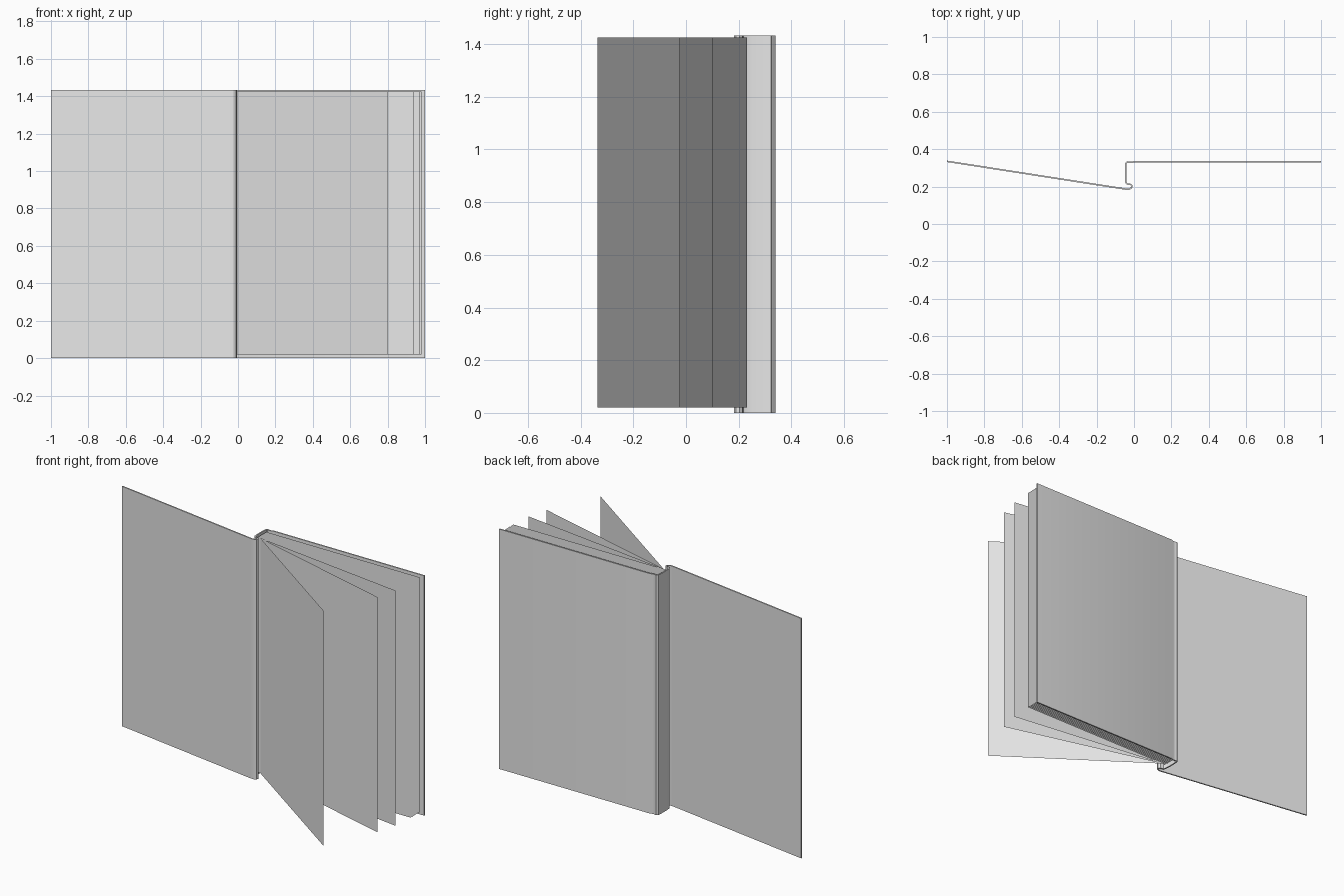
import bpy, bmesh
from mathutils import Vector

if "Cube" in bpy.data.objects:
    bpy.data.objects.remove(bpy.data.objects["Cube"])

paper = bpy.data.materials.new("plain grey")
paper.diffuse_color = (0.8, 0.8, 0.8, 1)
paper.use_nodes = True
paper.node_tree.nodes["Principled BSDF"].inputs["Base Color"].default_value = paper.diffuse_color


def make_object(name, bm):
    mesh = bpy.data.meshes.new(name)
    bm.to_mesh(mesh)
    bm.free()
    mesh.materials.append(paper)
    ob = bpy.data.objects.new(name, mesh)
    bpy.context.collection.objects.link(ob)
    return ob


def ribbon(path, thickness):
    """Outline of a path given a constant thickness."""
    pts = [Vector(p) for p in path]
    left, right = [], []
    for i, p in enumerate(pts):
        a = (p - pts[i - 1]).normalized() if i else None
        b = (pts[i + 1] - p).normalized() if i < len(pts) - 1 else None
        t = ((a or b) + (b or a)).normalized()
        n = Vector((-t.y, t.x))
        n *= thickness / 2 / max(0.7, t.dot(b or a))
        left.append(p + n)
        right.append(p - n)
    return left, right


def extrude_ribbon(name, path, thickness, z0, z1):
    bm = bmesh.new()
    rows = []
    for l, r in zip(*ribbon(path, thickness)):
        rows.append([bm.verts.new((q.x, q.y, z))
                     for q, z in ((l, z0), (r, z0), (r, z1), (l, z1))])
    for a, b in zip(rows, rows[1:]):
        for k in range(4):
            j = (k + 1) % 4
            bm.faces.new((a[k], a[j], b[j], b[k]))
    bm.faces.new(rows[0])
    bm.faces.new(rows[-1])
    bmesh.ops.recalc_face_normals(bm, faces=bm.faces)
    return make_object(name, bm)


def sheet(name, root, tip):
    """Single paper-thin page standing upright, facing the front."""
    bm = bmesh.new()
    bm.faces.new([bm.verts.new((p[0], p[1], z)) for p, z in
                  ((root, 0.02), (tip, 0.02), (tip, 1.425), (root, 1.425))])
    return make_object(name, bm)


# Cover: open board, curled hinge, spine, grooved hinge, back board
cover_path = [
    (-0.999, 0.335), (-0.06, 0.189), (-0.04, 0.186), (-0.026, 0.186),
    (-0.014, 0.193), (-0.011, 0.203), (-0.017, 0.211), (-0.028, 0.212),
    (-0.038, 0.215), (-0.043, 0.224), (-0.045, 0.25), (-0.045, 0.30),
    (-0.043, 0.325), (-0.036, 0.332), (-0.026, 0.329), (-0.012, 0.329),
    (0.005, 0.334), (1.0, 0.334)]
cover = extrude_ribbon("cover", cover_path, 0.008, 0, 1.433)
bpy.context.view_layer.objects.active = cover
cover.select_set(True)
bpy.ops.object.shade_smooth_by_angle()

# Stack of closed pages
count = 13
for i in range(count):
    y = 0.232 + 0.082 * i / (count - 1)
    sheet(f"closed_page_{i + 1}", (-0.035, y), (0.98, y))

# Loose pages fanning open from the spine
for i, tip in enumerate([(0.80, -0.335), (0.94, -0.025), (0.97, 0.10)]):
    sheet(f"open_page_{i + 1}", (-0.015, 0.232), tip)
